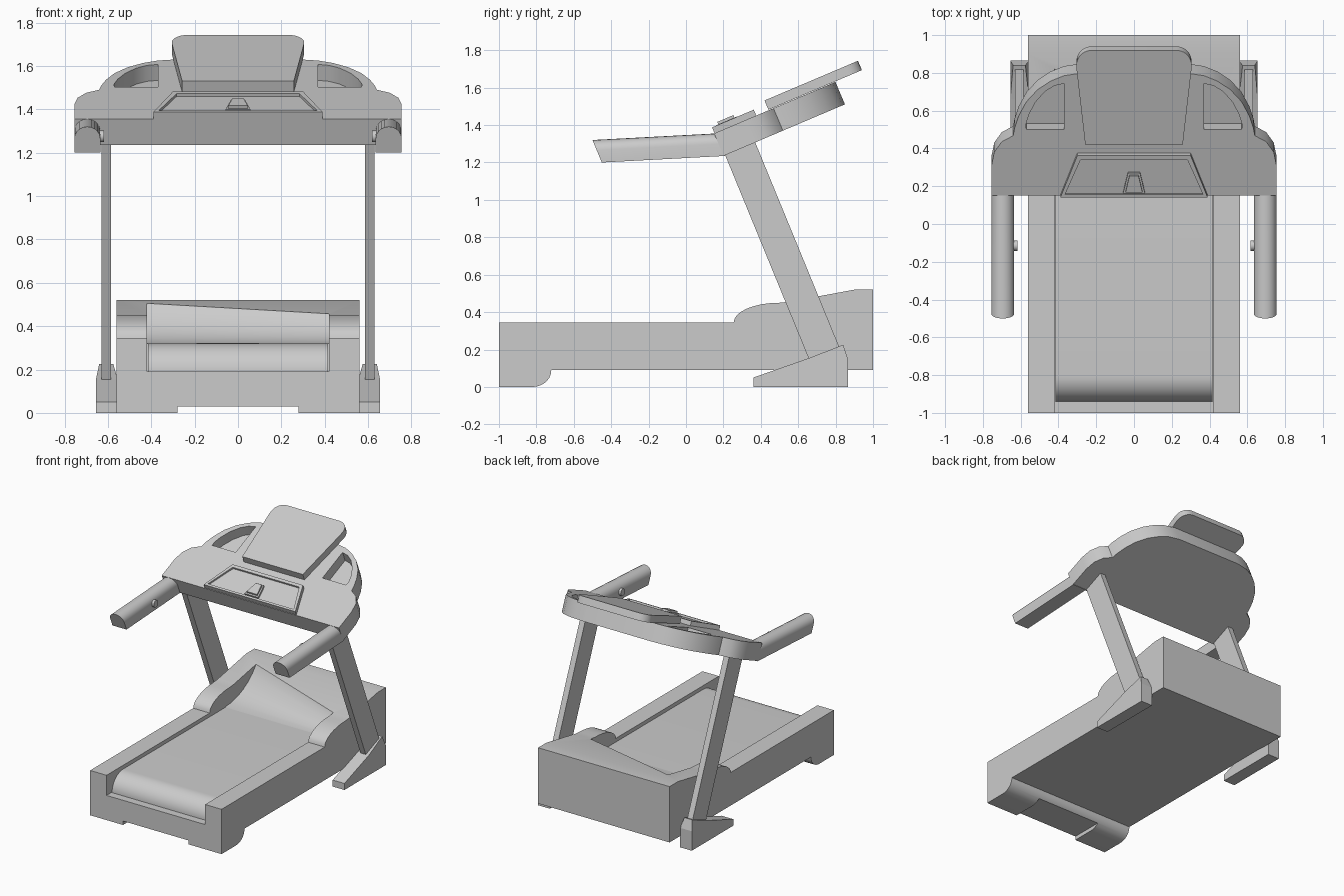
import bpy, bmesh, math

if "Cube" in bpy.data.objects:
    bpy.data.objects.remove(bpy.data.objects["Cube"])

TILT = math.radians(23)
C, S = math.cos(TILT), math.sin(TILT)


def loft(name, rings, smooth=None):
    """Closed solid through rings of equal point count."""
    bm = bmesh.new()
    vs = [[bm.verts.new(p) for p in r] for r in rings]
    n = len(vs[0])
    for a, b in zip(vs, vs[1:]):
        for i in range(n):
            j = (i + 1) % n
            bm.faces.new((a[i], a[j], b[j], b[i]))
    bm.faces.new(vs[0])
    bm.faces.new(vs[-1])
    bmesh.ops.recalc_face_normals(bm, faces=bm.faces)
    me = bpy.data.meshes.new(name)
    bm.to_mesh(me)
    bm.free()
    ob = bpy.data.objects.new(name, me)
    bpy.context.collection.objects.link(ob)
    if smooth:
        shade(ob, smooth)
    return ob


def shade(ob, deg):
    bpy.ops.object.select_all(action='DESELECT')
    ob.select_set(True)
    bpy.context.view_layer.objects.active = ob
    bpy.ops.object.shade_smooth_by_angle(angle=math.radians(deg))


def side_extrude(name, prof, x0, x1, smooth=None):
    """Extrude a (y, z) profile along x."""
    return loft(name, [[(x, y, z) for y, z in prof] for x in (x0, x1)], smooth)


def tilted(x, u, v):
    """Console frame: u up the slope, v out of the top surface."""
    return (x, 0.15 + u * C - v * S, 1.355 + u * S + v * C)


def slab(name, outline, v0, v1, smooth=None):
    return loft(name, [[tilted(x, u, v) for x, u in outline] for v in (v0, v1)], smooth)


def mirrored(half):
    return half + [(-x, u) for x, u in reversed(half)]


def cut(ob, cutter):
    m = ob.modifiers.new('cut', 'BOOLEAN')
    m.operation, m.solver, m.object = 'DIFFERENCE', 'EXACT', cutter
    bpy.ops.object.select_all(action='DESELECT')
    ob.select_set(True)
    bpy.context.view_layer.objects.active = ob
    bpy.ops.object.modifier_apply(modifier=m.name)
    bpy.data.objects.remove(cutter)


def arc(cx, cy, rx, ry, a0, a1, n):
    return [(cx + rx * math.cos(math.radians(a0 + (a1 - a0) * i / n)),
             cy + ry * math.sin(math.radians(a0 + (a1 - a0) * i / n))) for i in range(n + 1)]


# Base body with front feet and raised motor cover
profile = ([(-1, 0), (-0.82, 0)] + arc(-0.82, 0.09, 0.10, 0.09, -80, 0, 6)
           + [(1, 0.09), (1, 0.52), (0.9, 0.52), (0.55, 0.455)]
           + arc(0.50, 0.345, 0.245, 0.105, 90, 180, 8) + [(-1, 0.345)])
base = side_extrude('base_body', profile, -0.56, 0.56)
cut(base, side_extrude('foot_gap', [(-1.1, -0.1), (-0.6, -0.1), (-0.6, 0.03), (-1.1, 0.03)],
                       -0.28, 0.28))

# Running well, closed at the back by a skewed concave motor hood
def well(x, y1, z1):
    ramp = [(x, 0.44 + (y1 - 0.44) * math.sin(math.radians(a)) / math.sin(math.radians(60)),
             0.32 + (z1 - 0.32) * (1 - math.cos(math.radians(a))) * 2) for a in range(0, 61, 10)]
    (_, ya, za), (_, yb, zb) = ramp[-2:]
    ramp.append((x, yb + 2 * (yb - ya), zb + 2 * (zb - za)))
    return [(x, -1.1, 0.19), (x, 0.44, 0.19)] + ramp + [(x, -1.1, 0.8)]

cut(base, loft('well_cutter', [well(-0.42, 0.82, 0.505), well(0.42, 0.56, 0.455)]))
shade(base, 30)

# Running belt with the rounded front roller end
side_extrude('running_belt', [(0.46, 0.185), (0.46, 0.32)]
             + arc(-0.805, 0.19, 0.135, 0.13, 90, 180, 12) + [(-0.94, 0.185)],
             -0.415, 0.415, 40)

# Console slab with two recessed trays
half = [(0.755, 0), (0.755, 0.17), (0.74, 0.25), (0.70, 0.31), (0.64, 0.345), (0.632, 0.39),
        (0.61, 0.46), (0.57, 0.54), (0.51, 0.61), (0.44, 0.66), (0.37, 0.69), (0.28, 0.705)]
console = slab('console', mirrored(half), -0.13, 0)
tray = [(0.37, 0.645), (0.37, 0.38), (0.57, 0.38), (0.572, 0.41), (0.555, 0.47),
        (0.52, 0.54), (0.47, 0.60), (0.42, 0.633)]
for s in (-1, 1):
    cut(console, slab('tray_cutter', [(s * x, u) for x, u in tray], -0.08, 0.1))
shade(console, 30)

# Display screen
screen = [(0.258, 0.317), (0.303, 0.74)] + [
    (x, u) for x, u in arc(0.225, 0.775, 0.08, 0.085, 0, 90, 6)]
slab('display_screen', mirrored(screen), 0.003, 0.057, 35)

# Control panel: raised trapezoid frame, sunken face, centre key
panel = slab('control_panel', mirrored([(0.39, 0.003), (0.30, 0.245)]), -0.01, 0.034)
bm = bmesh.new()
bm.from_mesh(panel.data)
top = max(bm.faces, key=lambda f: f.calc_center_median().z * C - f.calc_center_median().y * S)
bmesh.ops.inset_individual(bm, faces=[top], thickness=0.03)
ring = list(top.verts)
res = bmesh.ops.extrude_discrete_faces(bm, faces=[top])
for v in res['faces'][0].verts:
    v.co.y += 0.014 * S
    v.co.z -= 0.014 * C
bm.to_mesh(panel.data)
bm.free()
slab('safety_key_base', mirrored([(0.058, 0.028), (0.032, 0.145)]), 0.015, 0.036)
slab('safety_key', mirrored([(0.045, 0.04), (0.024, 0.133)]), 0.03, 0.05)

for s, side in ((-1, 'left'), (1, 'right')):
    # Handle with flat underside and arched top
    sect = [(0.635, 0), (0.755, 0)] + arc(0.695, 0.065, 0.06, 0.055, 0, 180, 10)
    rings = [[(s * x, y + 0.05 * (1 - w / 0.12), z + w) for x, w in sect]
             for y, z in ((-0.5, 1.2), (0.16, 1.235))]
    loft(side + '_handle', rings, 25)

    # Round button on the inner face of the handle
    loft(side + '_handle_button',
         [[(s * x, y, z) for y, z in arc(-0.115, 1.275, 0.027, 0.027, 0, 345, 23)]
          for x in (0.65, 0.618)], 40)

    # Slanted upright
    side_extrude(side + '_upright', [(0.665, 0.13), (0.825, 0.2), (0.365, 1.32), (0.205, 1.25)],
                 s * 0.585, s * 0.63)

    # Ground foot carrying the upright
    low = [(0.36, 0), (0.865, 0), (0.865, 0.15), (0.84, 0.225), (0.66, 0.155), (0.36, 0.05)]
    loft(side + '_ground_foot', [[(s * (x + (d if z > 0.2 else 0)), y, z) for y, z in low]
                                 for x, d in ((0.555, 0.02), (0.655, -0.015))])
